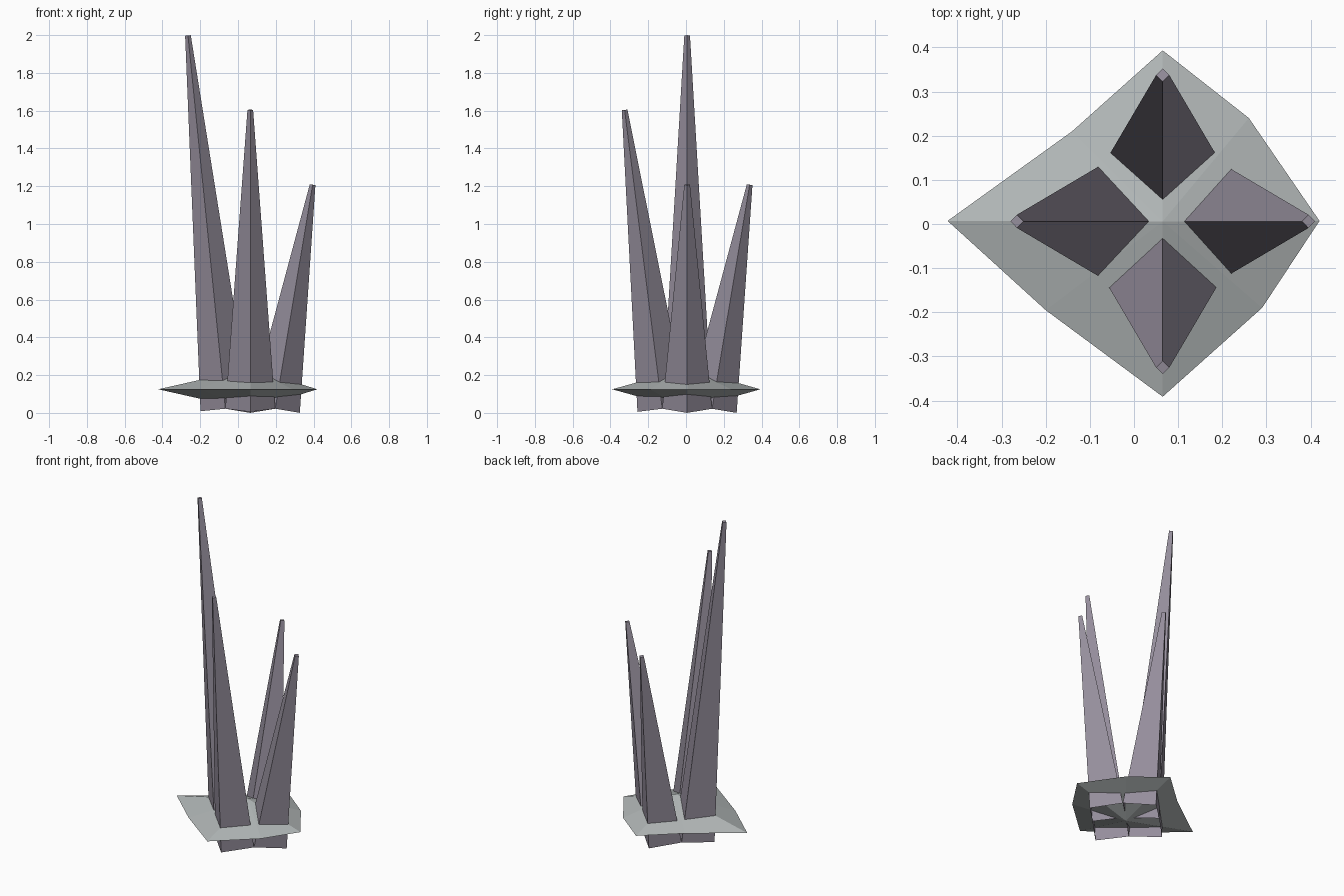
import bpy, bmesh
from math import cos, sin, pi
from mathutils import Vector

if "Cube" in bpy.data.objects:
    bpy.data.objects.remove(bpy.data.objects["Cube"])

CX, CY = 0.065, 0.006      # common centre of the cluster
BASE_R, TIP_R = 0.132, 0.015
BASE_Z = 0.022


def material(name, colour):
    m = bpy.data.materials.new(name)
    m.diffuse_color = (*colour, 1)
    m.use_nodes = True
    m.node_tree.nodes["Principled BSDF"].inputs["Base Color"].default_value = m.diffuse_color
    return m


def make_object(name, bm, mat):
    bmesh.ops.recalc_face_normals(bm, faces=bm.faces)
    me = bpy.data.meshes.new(name)
    bm.to_mesh(me)
    bm.free()
    me.materials.append(mat)
    ob = bpy.data.objects.new(name, me)
    bpy.context.collection.objects.link(ob)
    return ob


def spike(name, angle, tip_offset, tip_z, mat):
    """Four-sided taper leaning outward, open underneath, capped at the tip."""
    out = Vector((cos(angle), sin(angle), 0))
    side = Vector((-sin(angle), cos(angle), 0))
    start = Vector((CX, CY, BASE_Z)) + out * BASE_R
    end = Vector((CX, CY, tip_z)) + out * tip_offset
    axis = (end - start).normalized()
    lean = side.cross(axis).normalized()
    bm = bmesh.new()
    rings = []
    for centre, r in ((start, BASE_R), (end, TIP_R)):
        rings.append([bm.verts.new(centre + d * r)
                      for d in (lean, side, -lean, -side)])
    low, top = rings
    for i in range(4):
        j = (i + 1) % 4
        bm.faces.new((low[i], low[j], top[j], top[i]))
    bm.faces.new(top)
    make_object(name, bm, mat)


spike_mat = material("dark violet stone", (0.30, 0.27, 0.33))
plate_mat = material("grey stone", (0.44, 0.47, 0.47))

# Four crystal spikes
spike("right_spike", 0, 0.33, 1.208, spike_mat)
spike("back_spike", pi / 2, 0.331, 1.208, spike_mat)
spike("left_spike", pi, 0.330, 1.998, spike_mat)
spike("front_spike", -pi / 2, 0.331, 1.604, spike_mat)

# Irregular eight-sided double pyramid around the spike bases
rim = [(0.42, 0.007), (0.26, 0.24), (CX, 0.393), (-0.14, 0.21),
       (-0.422, 0.007), (-0.20, -0.195), (CX, -0.391), (0.29, -0.19)]
bm = bmesh.new()
ring = [bm.verts.new((x, y, 0.125)) for x, y in rim]
for z in (0.235, 0.015):
    apex = bm.verts.new((CX, CY, z))
    for i in range(8):
        bm.faces.new((ring[i], ring[(i + 1) % 8], apex))
make_object("base_plate", bm, plate_mat)
